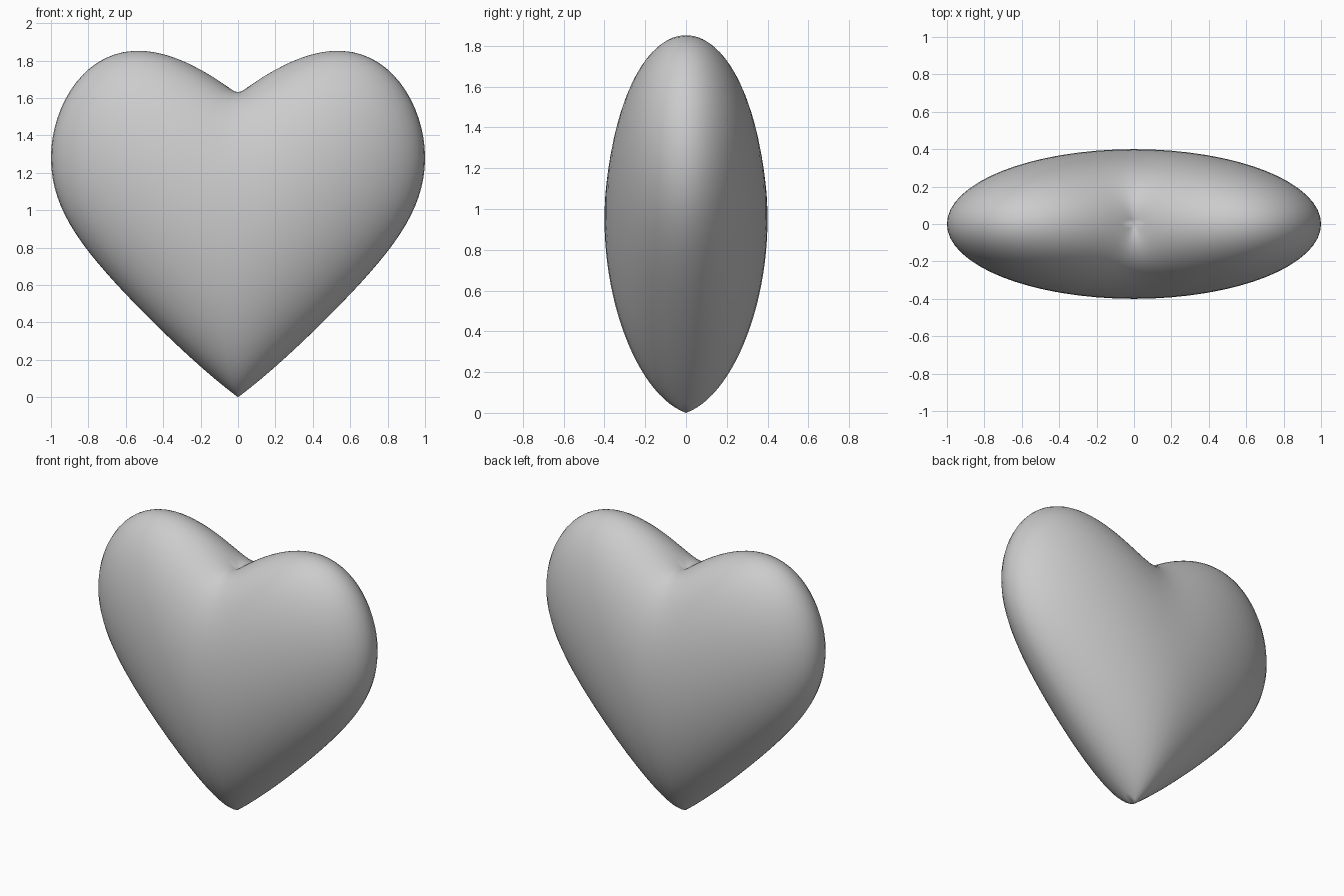
import bpy, bmesh, math

if "Cube" in bpy.data.objects:
    bpy.data.objects.remove(bpy.data.objects["Cube"])

HALF_WIDTH, HALF_DEPTH, HALF_HEIGHT = 1.0, 0.4, 0.81

# Ball whose poles become the notch and the bottom tip
bm = bmesh.new()
bmesh.ops.create_uvsphere(bm, u_segments=64, v_segments=48, radius=1.0)

# Flatten the ball, then lift it by distance from the central axis
for v in bm.verts:
    x, y, z = v.co
    r = min(1.0, math.hypot(x, 0.19 * y))
    lift = 0.75 * r - 0.28 * r ** 3
    v.co = (HALF_WIDTH * x, HALF_DEPTH * y, HALF_HEIGHT * (1 + z) + lift)

for f in bm.faces:
    f.smooth = True

mesh = bpy.data.meshes.new("heart")
bm.to_mesh(mesh)
bm.free()
heart = bpy.data.objects.new("heart", mesh)
bpy.context.collection.objects.link(heart)
